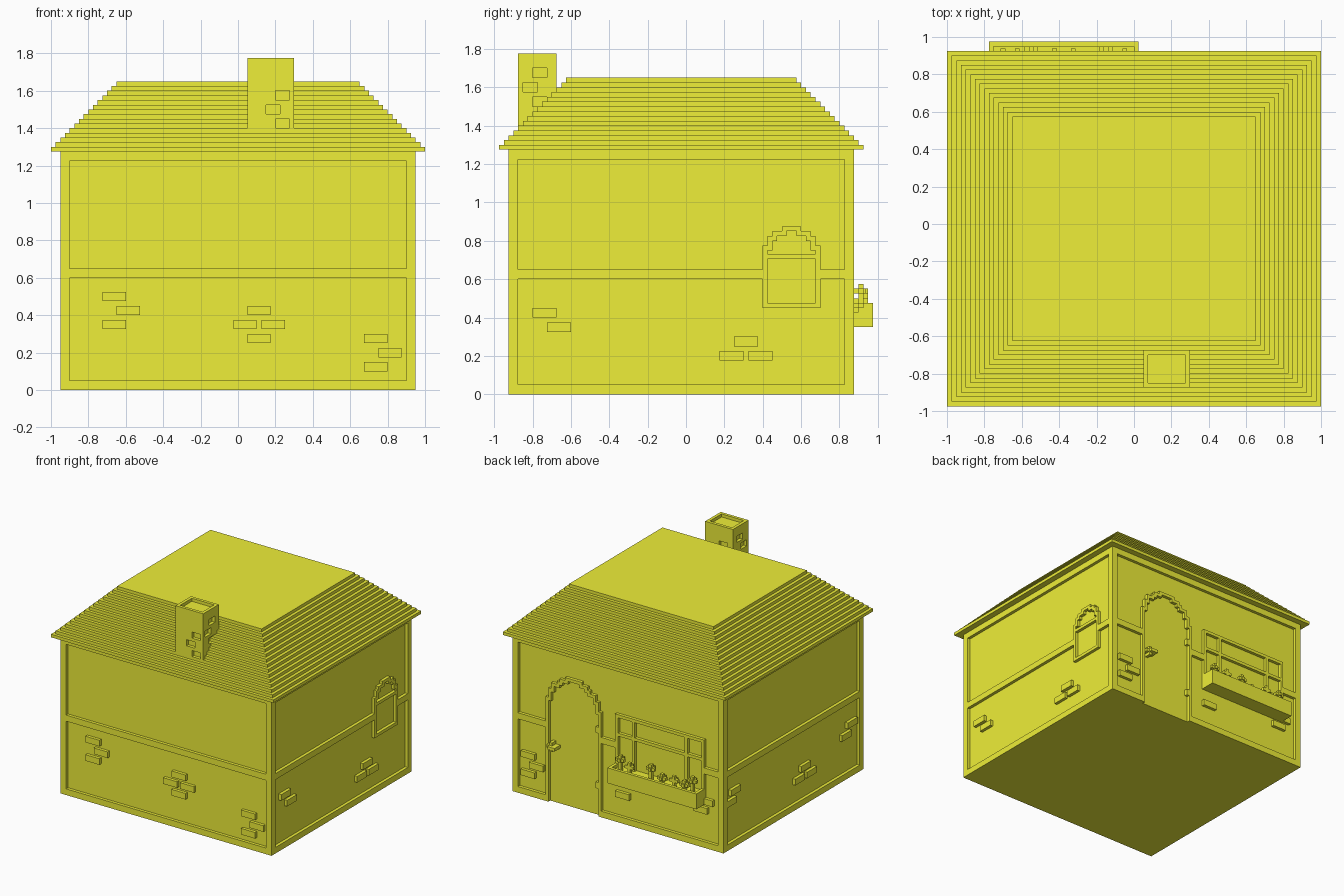
import bpy, bmesh
from mathutils import Vector

if "Cube" in bpy.data.objects:
    bpy.data.objects.remove(bpy.data.objects["Cube"])

U = 0.025                                   # one block step
X, YF, YB, EAVE = 0.95, -0.925, 0.875, 1.275

yellow = bpy.data.materials.new("yellow")
yellow.diffuse_color = (0.86, 0.86, 0.04, 1)
yellow.use_nodes = True
yellow.node_tree.nodes["Principled BSDF"].inputs["Base Color"].default_value = yellow.diffuse_color


def finish(name, bm):
    bmesh.ops.recalc_face_normals(bm, faces=bm.faces)
    me = bpy.data.meshes.new(name)
    bm.to_mesh(me)
    bm.free()
    me.materials.append(yellow)
    ob = bpy.data.objects.new(name, me)
    bpy.context.collection.objects.link(ob)
    return ob


def boxes(name, items):
    """One object from many (x0, x1, y0, y1, z0, z1) boxes."""
    bm = bmesh.new()
    for x0, x1, y0, y1, z0, z1 in items:
        vs = bmesh.ops.create_cube(bm, size=1)["verts"]
        for v in vs:
            v.co = Vector(((x0 + x1) / 2 + v.co.x * (x1 - x0),
                           (y0 + y1) / 2 + v.co.y * (y1 - y0),
                           (z0 + z1) / 2 + v.co.z * (z1 - z0)))
    return finish(name, bm)


def on(side, u0, u1, z0, z1, out=0.0):
    """Flat piece on a wall, from the recessed panel to the outer plane + out."""
    d = U + 0.003
    if side == "front":
        return (u0, u1, YF - out, YF + d, z0, z1)
    if side == "back":
        return (u0, u1, YB - d, YB + out, z0, z1)
    if side == "right":
        return (X - d, X + out, u0, u1, z0, z1)
    return (-X - out, -X + d, u0, u1, z0, z1)


def arch(side, c, bottom, steps):
    """Stepped arch outline, one block thick; steps are (half width, top)."""
    out, low = [], bottom + U
    for k, (h, top) in enumerate(steps):
        nxt = steps[k + 1][0] - U if k + 1 < len(steps) else 0
        for s in (-1, 1):
            a, b = sorted((c + s * (h - U), c + s * h))
            out.append(on(side, a, b, low - U, top))
            a, b = sorted((c + s * nxt, c + s * h))
            out.append(on(side, a, b, top - U, top))
        low = top
    return out


# Recessed wall panels
boxes("wall_panels", [(-X + U, X - U, YF + U, YB - U, 0, EAVE)])

# Corner posts
P = 2 * U
boxes("corner_posts", [(x, x + P, y, y + P, 0, EAVE)
                       for x in (-X, X - P) for y in (YF, YB - P)])

# Horizontal beams, broken where openings sit
spans = {
    "front": (-X + P, X - P), "left": (YF + P, YB - P),
    "right": (YF + P, YB - P), "back": (-X + P, X - P)}
gaps = {
    "right": [(YF + P, 0.40), (0.70, YB - P)],
    "back": [(-X + P, -0.775), (0.025, 0.15), (0.65, X - P)]}
beams = []
for side, (a, b) in spans.items():
    beams.append(on(side, a, b, 1.225, EAVE))
    for u0, u1 in ([(a, 0.15), (0.65, b)] if side == "back" else [(a, b)]):
        beams.append(on(side, u0, u1, 0, 0.05))
    for u0, u1 in gaps.get(side, [(a, b)]):
        beams.append(on(side, u0, u1, 0.6, 0.65))
boxes("beams", beams)

# Scattered bricks: lower corner of each
bricks = {
    "front": [(-.725, .475), (-.65, .4), (-.725, .325), (.05, .4), (-.025, .325),
              (.125, .325), (.05, .25), (.675, .25), (.75, .175), (.675, .1)],
    "right": [(-.8, .4), (-.725, .325), (.25, .25), (.175, .175), (.325, .175)],
    "left": [(-.85, .4), (-.775, .325), (-.25, .275), (-.325, .2), (-.175, .2),
             (.65, .425), (.7, .35)],
    "back": [(.75, .3), (.675, .225), (.75, .15), (-.1, .2), (-.85, .35), (-.8, .275)]}
boxes("wall_bricks", [on(s, u, u + 0.125, z, z + 0.05)
                      for s, pts in bricks.items() for u, z in pts])

# Stepped hip roof as one closed shell
bm = bmesh.new()
rings = []
for k in range(15):
    x, y0, y1 = 1 - U * k, -0.975 + U * k, 0.925 - U * k
    for z in (EAVE + U * k, EAVE + U * (k + 1)):
        rings.append([bm.verts.new(c) for c in
                      ((-x, y0, z), (x, y0, z), (x, y1, z), (-x, y1, z))])
for r, q in zip(rings, rings[1:]):
    for i in range(4):
        j = (i + 1) % 4
        bm.faces.new((r[i], r[j], q[j], q[i]))
bm.faces.new(rings[0][::-1])
bm.faces.new(rings[-1])
finish("roof", bm)

# Chimney with sunken top and sunken bricks
chimney = boxes("chimney", [(0.05, 0.3, -0.875, -0.675, 1.3, 1.775)])
e = 0.01
cuts = [(0.075, 0.275, -0.85, -0.7, 1.75, 1.775 + e)]
for x, z in ((0.2, 1.55), (0.15, 1.475), (0.2, 1.4)):
    cuts.append((x, x + 0.075, -0.875 - e, -0.85, z, z + 0.05))
for y, z in ((-0.8, 1.65), (-0.85, 1.575), (-0.8, 1.5)):
    cuts.append((0.275, 0.3 + e, y, y + 0.075, z, z + 0.05))
    cuts.append((0.05 - e, 0.075, y, y + 0.075, z, z + 0.05))
cuts.append((0.1, 0.175, -0.7, -0.675 + e, 1.6, 1.65))
cutter = boxes("chimney_cutter", cuts)
cutter.hide_render = True
cutter.hide_viewport = True
mod = chimney.modifiers.new("recesses", "BOOLEAN")
mod.operation = "DIFFERENCE"
mod.solver = "EXACT"
mod.object = cutter

# Arched side window
boxes("arched_window_frame",
      arch("right", 0.55, 0.45, [(.15, .775), (.125, .825), (.1, .85), (.05, .875)])
      + [on("right", 0.40, 0.70, 0.45, 0.475), on("right", 0.42, 0.68, 0.705, 0.73)])

# Arched door frame, hinges and handle
boxes("door_frame", arch("back", 0.4, 0, [(.25, .85), (.225, .925), (.2, .975),
                                          (.15, 1.0), (.125, 1.025), (.075, 1.05)]))
boxes("door_hinges", [on("back", 0.15, 0.2, z, z + 0.05) for z in (0.225, 0.675)])
boxes("door_handle", [on("back", 0.55, 0.625, 0.45, 0.475, U),
                      on("back", 0.575, 0.6, 0.425, 0.5, U),
                      on("back", 0.535, 0.6, 0.45, 0.475, 2 * U)])

# Wide back window
boxes("back_window_frame",
      [on("back", -0.775, 0.025, z, z + U) for z in (0.425, 0.70, 0.85)]
      + [on("back", x, x + U, 0.425, 0.875) for x in (-0.775, -0.625, -0.15, 0.0)])

# Flower box with rim
boxes("flower_box", [
    (-0.775, 0.025, 0.85, 0.975, 0.35, 0.45),
    (-0.775, 0.025, 0.95, 0.975, 0.45, 0.475),
    (-0.775, -0.75, 0.875, 0.95, 0.45, 0.475),
    (0.0, 0.025, 0.875, 0.95, 0.45, 0.475)])

# Block flowers
flowers = []
for x, y, z in ((-.05, .9, .55), (-.15, .925, .525), (-.325, .9, .55), (-.425, .9, .5),
                (-.55, .925, .525), (-.625, .9, .5), (-.7, .9, .55)):
    flowers += [(x - U / 2, x + U / 2, y, y + U, 0.45, z + U),
                (x - 1.5 * U, x + 1.5 * U, y, y + U, z - U, z),
                (x - U / 2, x + U / 2, y - U, y + 1.5 * U if y < .92 else y + U, z - U, z)]
boxes("flowers", flowers)
